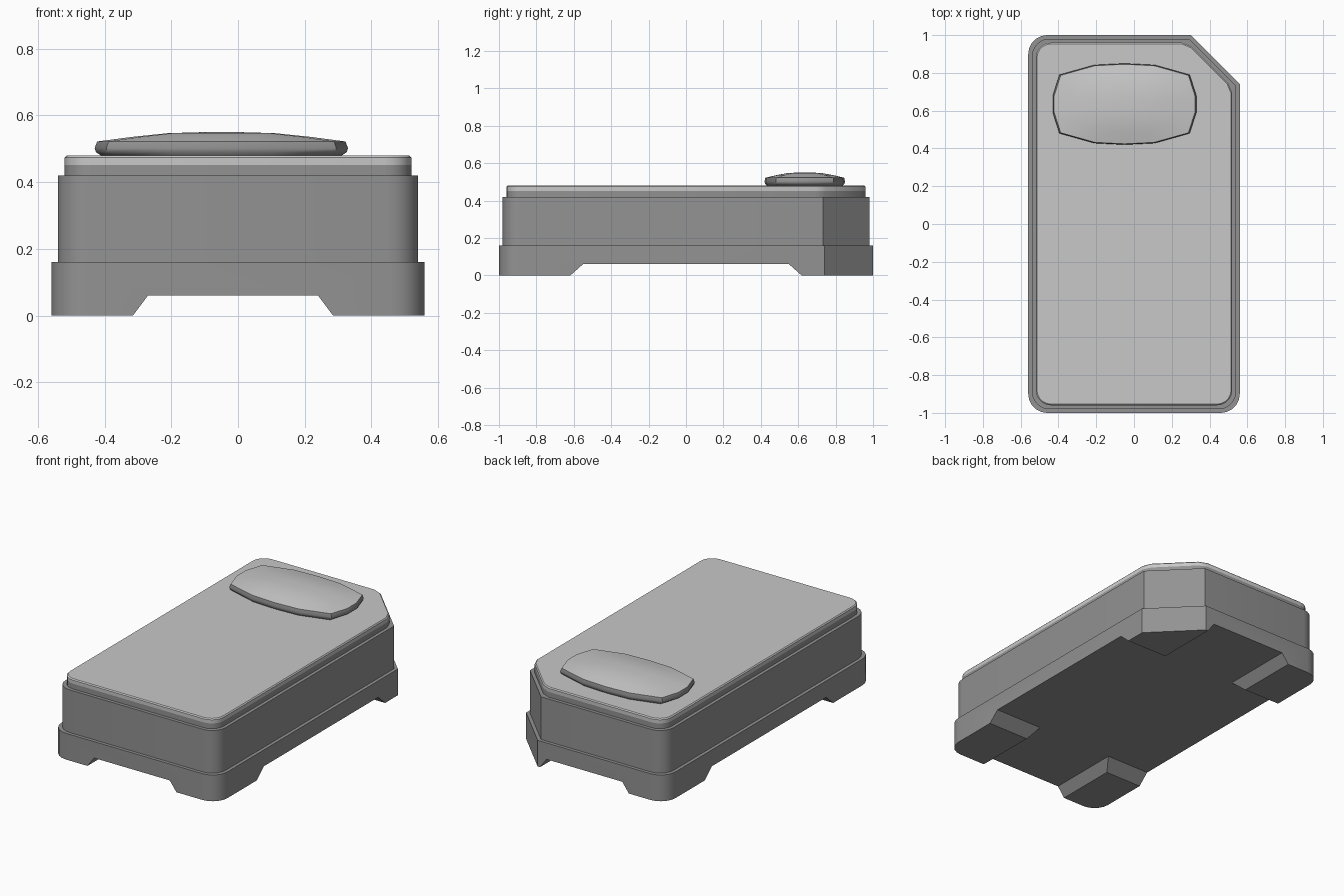
import bpy, bmesh, math

cube = bpy.data.objects.get("Cube")
if cube:
    bpy.data.objects.remove(cube, do_unlink=True)


def material(name, value):
    m = bpy.data.materials.new(name)
    m.use_nodes = True
    colour = (value, value, value, 1)
    m.diffuse_color = colour
    m.node_tree.nodes["Principled BSDF"].inputs["Base Color"].default_value = colour
    return m


FRAME = material("dark grey frame", 0.29)
SHEET = material("light grey sheet", 0.58)


def outline(inset, soft=0.0):
    """Rounded rectangle with the back corner on +x cut off at 45 degrees."""
    x, y, r = 0.56 - inset, 1 - inset, 0.1 - inset * 0.5
    pts = []
    for sx, sy, start in ((-1, 1, 90), (-1, -1, 180), (1, -1, 270)):
        for i in range(6):
            a = math.radians(start + 18 * i)
            pts.append((sx * (x - r) + r * math.cos(a), sy * (y - r) + r * math.sin(a)))
    c = 1.30 - inset * math.sqrt(2)
    low, high = (x, c - x), (c - y, y)
    if soft:
        k = soft * math.sqrt(0.5)
        pts += [(x, low[1] - soft), (x - k, low[1] + k),
                (high[0] + k, y - k), (high[0] - soft, y)]
    else:
        pts += [low, high]
    return pts


def loft(name, rings, mats, rule=None, angle=30):
    """Skin between stacked rings, each given as (points, z), and cap the ends."""
    bm = bmesh.new()
    loops = [[bm.verts.new((x, y, z)) for x, y in pts] for pts, z in rings]
    for a, b in zip(loops, loops[1:]):
        for i in range(len(a)):
            j = (i + 1) % len(a)
            bm.faces.new((a[i], a[j], b[j], b[i]))
    bm.faces.new(loops[0][::-1])
    bm.faces.new(loops[-1])
    bmesh.ops.recalc_face_normals(bm, faces=bm.faces)
    if rule:
        for f in bm.faces:
            f.material_index = rule(f.calc_center_median().z)
    mesh = bpy.data.meshes.new(name)
    bm.to_mesh(mesh)
    bm.free()
    ob = bpy.data.objects.new(name, mesh)
    bpy.context.collection.objects.link(ob)
    for m in mats:
        mesh.materials.append(m)
    shade(ob, angle)
    return ob


def shade(ob, angle):
    bpy.ops.object.select_all(action="DESELECT")
    ob.select_set(True)
    bpy.context.view_layer.objects.active = ob
    bpy.ops.object.shade_smooth_by_angle(angle=math.radians(angle))


def box(x0, x1, y0, y1):
    return [(x0, y0), (x1, y0), (x1, y1), (x0, y1)]


# Base, with two crossing sloped channels that leave four corner feet
base = loft("base", [(outline(0), 0), (outline(0), 0.16)], [FRAME])
cutters = [
    loft("length_channel", [(box(-0.39, 0.36, -2, 2), -0.1),
                            (box(-0.27, 0.24, -2, 2), 0.06)], [FRAME]),
    loft("cross_channel", [(box(-2, 2, -0.73, 0.73), -0.1),
                           (box(-2, 2, -0.55, 0.55), 0.06)], [FRAME]),
]
for cutter in cutters:
    cutter.hide_render = True
    mod = base.modifiers.new("channel", "BOOLEAN")
    mod.operation = "DIFFERENCE"
    mod.solver = "EXACT"
    mod.object = cutter
    bpy.context.view_layer.objects.active = base
    bpy.ops.object.modifier_apply(modifier=mod.name)
for cutter in cutters:
    bpy.data.objects.remove(cutter, do_unlink=True)
shade(base, 30)

# Body
loft("body", [(outline(0.02), 0.16), (outline(0.02), 0.42)], [FRAME])

# Mattress, with the sheet covering the top and the upper part of its sides
loft("mattress", [(outline(0.04, 0.03), 0.42), (outline(0.04, 0.03), 0.452),
                  (outline(0.04, 0.03), 0.474), (outline(0.046, 0.03), 0.48)],
     [FRAME, SHEET], lambda z: int(z > 0.45))

# Pillow: bulging rectangle with a dark rim and a low domed top
quarter = [(0.38, 0.045), (0.345, 0.155), (0.16, 0.207)]
half = quarter + [(0, 0.215)] + [(-x, y) for x, y in reversed(quarter)]
pillow_edge = half + [(-x, -y) for x, y in half]


def pillow_ring(s, z):
    return [(-0.05 + s * x, 0.635 + s * y) for x, y in pillow_edge], z


loft("pillow", [pillow_ring(0.95, 0.48), pillow_ring(0.99, 0.49), pillow_ring(1, 0.502),
                pillow_ring(0.98, 0.522), pillow_ring(0.7, 0.536),
                pillow_ring(0.42, 0.547), pillow_ring(0.15, 0.55)],
     [FRAME, SHEET], lambda z: int(z > 0.515), 45)
